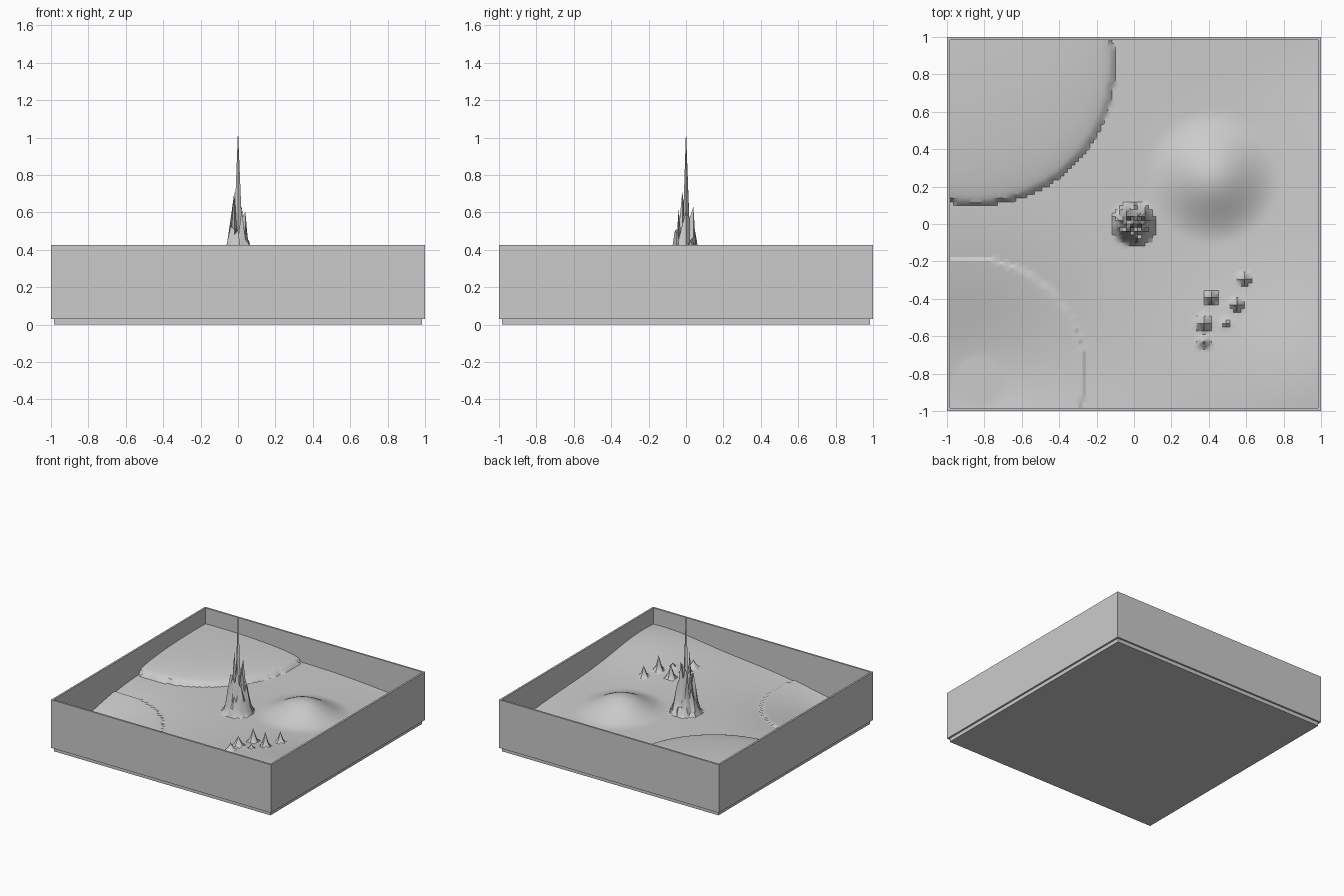
import bpy, bmesh, math, random

if "Cube" in bpy.data.objects:
    bpy.data.objects.remove(bpy.data.objects["Cube"])

random.seed(4)
IN, TOP, LIP = 0.985, 0.425, 0.03   # inner half-width, wall top, wall bottom
N = 100
CELL = 2 * IN / N

# small spikes: x, y, tip height, base radius
SPIKES = [(0.42, -0.39, 0.335, 0.04), (0.59, -0.30, 0.32, 0.035),
          (0.55, -0.44, 0.36, 0.035), (0.38, -0.53, 0.315, 0.05),
          (0.49, -0.54, 0.28, 0.03), (0.37, -0.63, 0.30, 0.04)]


def snap(v):
    return round(v / CELL) * CELL


def bump(x, y, cx, cy, amp, width, flat=0.0):
    r = max(math.hypot(x - cx, y - cy), flat)
    return amp * math.exp(-(r / width) ** 2 / 2)


def ground(x, y):
    z = 0.215
    z += bump(x, y, -0.83, -0.84, -0.14, 0.40, 0.14)   # basin with flat floor
    z += bump(x, y, 0.90, -0.85, 0.085, 0.36)          # front right rise
    z += bump(x, y, 1.0, 1.0, -0.055, 0.42)            # back right dip
    r = math.hypot(x - 0.42, y - 0.25)                 # round hill
    if r < 0.36:
        z += 0.06 * (1 + math.cos(math.pi * r / 0.36))
    if math.hypot(x + 0.88, y + 0.80) < 0.62:          # thin step around basin
        z += 0.012
    r = math.hypot(x + 0.85, y - 0.85)                 # low dome
    if r < 0.74:
        z = 0.225 + 0.072 * math.sqrt(1 - (r / 0.74) ** 2)
    return z


def height(x, y):
    z = ground(x, y)
    r = math.hypot(x, y)                               # central cluster of spires
    if r < 0.12:
        k = 1 if r < 0.005 else random.uniform(0.3, 1.0)
        z += k * (1.04 - z) * (1 - r / 0.12) ** 1.4
    for sx, sy, tip, rad in SPIKES:
        r = math.hypot(x - snap(sx), y - snap(sy))
        if r < rad:
            z = max(z, z + (tip - z) * (1 - r / rad) ** 1.3)
    return z


def make(name, bm):
    bmesh.ops.recalc_face_normals(bm, faces=bm.faces)
    me = bpy.data.meshes.new(name)
    bm.to_mesh(me)
    bm.free()
    ob = bpy.data.objects.new(name, me)
    bpy.context.collection.objects.link(ob)
    return ob


# terrain block: displaced grid with skirt and floor
bm = bmesh.new()
bmesh.ops.create_grid(bm, x_segments=N, y_segments=N, size=IN)
for v in bm.verts:
    v.co.z = height(v.co.x, v.co.y)
rim = [e for e in bm.edges if e.is_boundary]
ext = bmesh.ops.extrude_edge_only(bm, edges=rim)["geom"]
for v in ext:
    if isinstance(v, bmesh.types.BMVert):
        v.co.z = 0
bmesh.ops.contextual_create(bm, geom=[e for e in ext if isinstance(e, bmesh.types.BMEdge)])
terrain = make("terrain", bm)
bpy.context.view_layer.objects.active = terrain
terrain.select_set(True)
bpy.ops.object.shade_smooth_by_angle(angle=math.radians(30))

# thin wall frame around the terrain
bm = bmesh.new()
corners = [(-1, -1), (1, -1), (1, 1), (-1, 1)]
rings = [[bm.verts.new((x * s, y * s, z)) for x, y in corners]
         for s, z in [(1, LIP), (1, TOP), (IN, TOP), (IN, LIP)]]
for a, b in zip(rings, rings[1:] + rings[:1]):
    for i in range(4):
        j = (i + 1) % 4
        bm.faces.new((a[i], a[j], b[j], b[i]))
make("wall_frame", bm)
